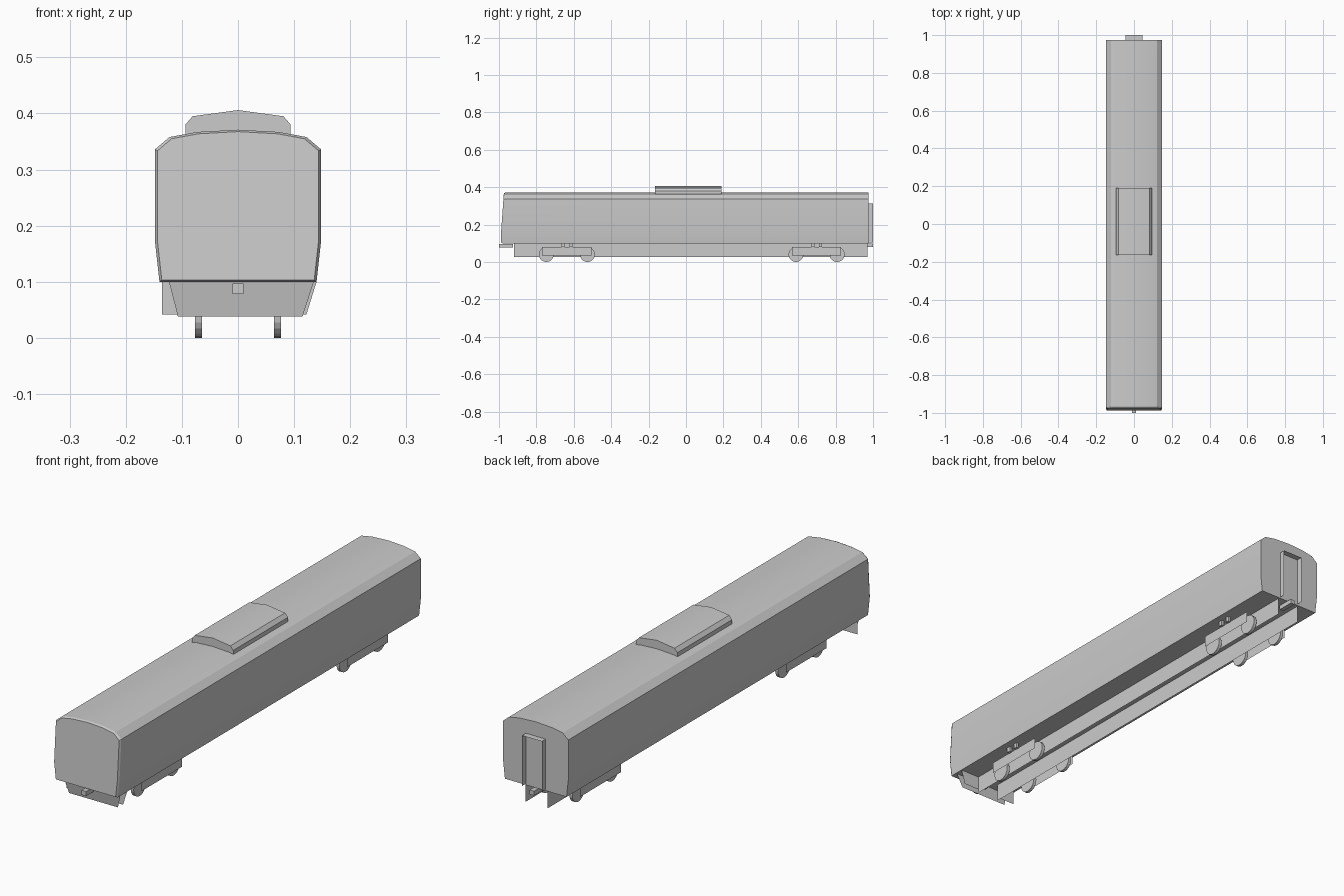
import bpy, bmesh, math
from mathutils import Matrix

if "Cube" in bpy.data.objects:
    bpy.data.objects.remove(bpy.data.objects["Cube"])


def mesh_object(name, verts, faces, fix=True, smooth=False):
    bm = bmesh.new()
    vs = [bm.verts.new(v) for v in verts]
    for f in faces:
        bm.faces.new([vs[i] for i in f])
    if fix:
        bmesh.ops.recalc_face_normals(bm, faces=bm.faces)
    me = bpy.data.meshes.new(name)
    bm.to_mesh(me)
    bm.free()
    ob = bpy.data.objects.new(name, me)
    bpy.context.collection.objects.link(ob)
    if smooth:
        bpy.ops.object.select_all(action='DESELECT')
        ob.select_set(True)
        bpy.context.view_layer.objects.active = ob
        bpy.ops.object.shade_smooth_by_angle(angle=math.radians(20))
    return ob


def loft(name, rings, smooth=False):
    """Closed skin through equal-length rings, capped at both ends."""
    n = len(rings[0])
    verts = [v for r in rings for v in r]
    faces = [tuple(range(n)), tuple(range((len(rings) - 1) * n, len(rings) * n))]
    for k in range(len(rings) - 1):
        for i in range(n):
            j = (i + 1) % n
            faces.append((k * n + i, k * n + j, (k + 1) * n + j, (k + 1) * n + i))
    return mesh_object(name, verts, faces, smooth=smooth)


def box(name, x0, x1, y0, y1, z0, z1):
    return loft(name, [[(x0, y, z0), (x1, y, z0), (x1, y, z1), (x0, y, z1)] for y in (y0, y1)])


def plate(name, *pts):
    return mesh_object(name, pts, [tuple(range(len(pts)))], fix=False)


def mirrored(half):
    return half + [(-x, z) for x, z in reversed(half) if x > 0]


# Carriage body: mirrored cross-section with a raked, chamfered front
section = mirrored([(0.14, 0.10), (0.148, 0.172), (0.148, 0.336), (0.122, 0.358),
                    (0.073, 0.367), (0, 0.371)])


def nose_y(z):
    return -0.988 + max(0, z - 0.17) * 0.07


rear = [(x, 0.975, z) for x, z in section]
rim = [(x, nose_y(z) + 0.008, z) for x, z in section]
face = [(x * 0.97, nose_y(z), 0.235 + (z - 0.235) * 0.975) for x, z in section]
loft("carriage_body", [rear, rim, face], smooth=True)

# Roof equipment housing
pod = mirrored([(0.094, 0.355), (0.094, 0.380), (0.081, 0.395), (0, 0.406)])
loft("roof_unit", [[(x, y, z) for x, z in pod] for y in (-0.165, 0.19)], smooth=True)

# Rear gangway: thin open hood around the end door
w, t0, t1 = 0.045, 0.105, 0.312
for s in (1, -1):
    plate("gangway_side", (s * w, 0.97, t0), (s * w, 1, t0), (s * w, 1, t1), (s * w, 0.97, t1))
plate("gangway_top", (-w, 0.97, t1), (w, 0.97, t1), (w, 1, t1), (-w, 1, t1))

# Couplers
box("front_coupler", -0.01, 0.01, -1.0, -0.925, 0.078, 0.097)
box("rear_coupler", -0.01, 0.01, 0.93, 1.0, 0.08, 0.098)

# Front valance and the plates behind it
plate("front_valance", (-0.123, -0.955, 0.10), (-0.107, -0.943, 0.038),
      (0.115, -0.943, 0.038), (0.135, -0.955, 0.10))
plate("underframe_end_left", (-0.135, -0.92, 0.10), (-0.135, -0.92, 0.042),
      (-0.05, -0.92, 0.042), (-0.05, -0.92, 0.10))
plate("underframe_end_right", (0.05, -0.92, 0.10), (0.05, -0.92, 0.042),
      (0.122, -0.92, 0.042), (0.14, -0.92, 0.10))

# Long underframe plates
for s in (1, -1):
    plate("underframe_plate", (s * 0.05, -0.92, 0.027), (s * 0.05, 0.97, 0.027),
          (s * 0.05, 0.97, 0.10), (s * 0.05, -0.92, 0.10))


def wheel(x, y):
    bm = bmesh.new()
    m = Matrix.Translation((x, y, 0.04)) @ Matrix.Rotation(math.pi / 2, 4, 'Y')
    bmesh.ops.create_cone(bm, cap_ends=True, segments=20, radius1=0.04, radius2=0.04,
                          depth=0.013, matrix=m)
    me = bpy.data.meshes.new("wheel")
    bm.to_mesh(me)
    bm.free()
    bpy.context.collection.objects.link(bpy.data.objects.new("wheel", me))


# Bogies: side frame, two suspension brackets and two wheels per side
for yc in (-0.637, 0.698):
    for s in (1, -1):
        x = s * 0.10
        plate("bogie_frame", (x, yc - 0.132, 0.034), (x, yc + 0.132, 0.034),
              (x, yc + 0.132, 0.081), (x, yc - 0.132, 0.081))
        for dy in (-0.02, 0.022):
            box("bogie_bracket", min(x, s * 0.112), max(x, s * 0.112),
                yc + dy - 0.008, yc + dy + 0.008, 0.079, 0.10)
        for dy in (-0.11, 0.11):
            wheel(s * 0.0705, yc + dy)
